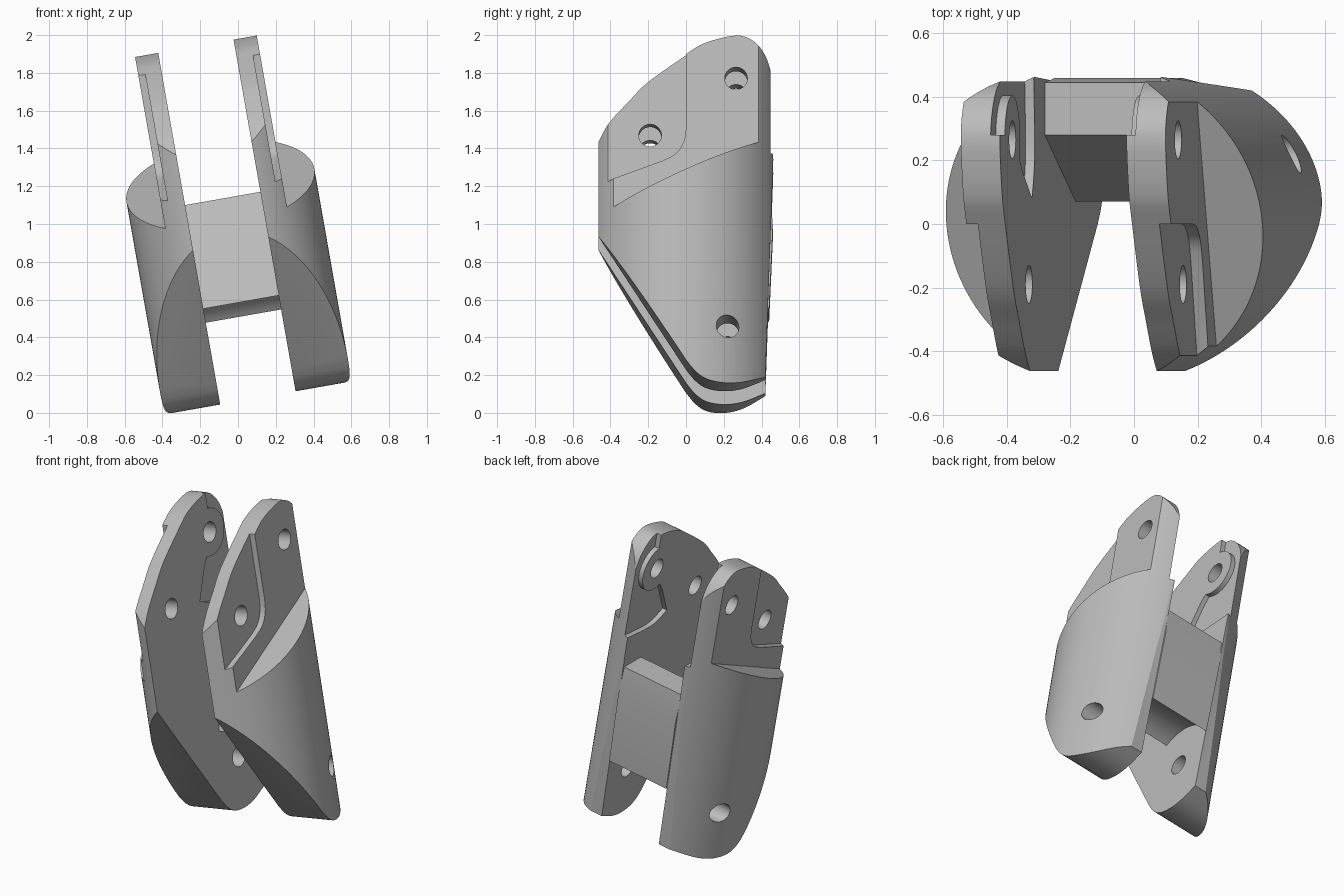
import bpy, bmesh, math
from mathutils import Matrix, Vector
from mathutils.geometry import interpolate_bezier

cube = bpy.data.objects.get("Cube")
if cube:
    bpy.data.objects.remove(cube, do_unlink=True)

grey = bpy.data.materials.new("plain grey")
grey.use_nodes = True
COLOUR = (0.5, 0.5, 0.5, 1)
grey.diffuse_color = COLOUR
grey.node_tree.nodes["Principled BSDF"].inputs["Base Color"].default_value = COLOUR

RADIUS, INNER, PLATE = 0.505, 0.2025, 0.327
PINS = {"top": (0.265, 1.72), "front": (-0.19, 1.42), "lower": (0.22, 0.365)}
TILT = Matrix.Rotation(math.radians(-10), 4, 'Y') @ Matrix.Translation((0.1175, 0, 0))


def add_object(name, bm):
    bmesh.ops.recalc_face_normals(bm, faces=bm.faces)
    mesh = bpy.data.meshes.new(name)
    bm.to_mesh(mesh)
    bm.free()
    mesh.materials.append(grey)
    ob = bpy.data.objects.new(name, mesh)
    bpy.context.scene.collection.objects.link(ob)
    return ob


def prism(name, outline, x0, x1):
    """Side outline of (y, z) points, extruded from x0 to x1."""
    bm = bmesh.new()
    face = bm.faces.new([bm.verts.new((x0, y, z)) for y, z in outline])
    new = bmesh.ops.extrude_face_region(bm, geom=[face])["geom"]
    moved = [v for v in new if isinstance(v, bmesh.types.BMVert)]
    bmesh.ops.translate(bm, verts=moved, vec=(x1 - x0, 0, 0))
    return add_object(name, bm)


def arc(centre, radius, start, end, count):
    angles = [math.radians(start + (end - start) * i / count) for i in range(count + 1)]
    return [(centre[0] + radius * math.cos(a), centre[1] + radius * math.sin(a)) for a in angles]


def smooth_path(points, steps=4):
    """Smooth curve through the points."""
    p = [Vector(q) for q in points]
    p = [2 * p[0] - p[1]] + p + [2 * p[-1] - p[-2]]
    path = []
    for a, b, c, d in zip(p, p[1:], p[2:], p[3:]):
        path += interpolate_bezier(b, b + (c - a) / 6, c - (d - b) / 6, c, steps + 1)[:-1]
    return [tuple(v)[:2] for v in path] + [tuple(points[-1])]


def boolean(ob, cutter, operation='DIFFERENCE'):
    mod = ob.modifiers.new("cut", 'BOOLEAN')
    mod.operation, mod.object, mod.solver = operation, cutter, 'EXACT'
    graph = bpy.context.evaluated_depsgraph_get()
    result = bpy.data.meshes.new_from_object(ob.evaluated_get(graph))
    ob.modifiers.clear()
    ob.data = result
    bpy.data.objects.remove(cutter, do_unlink=True)


def finish(ob):
    ob.data.transform(TILT)
    ob.data.materials.clear()
    ob.data.materials.append(grey)
    bpy.ops.object.select_all(action='DESELECT')
    ob.select_set(True)
    bpy.context.view_layer.objects.active = ob
    bpy.ops.object.shade_smooth_by_angle(angle=math.radians(25))


# Side outline of a cheek: rounded foot, leaning back, domed top, sloped front
foot = smooth_path([(0, 0.175), (0.05, 0.115), (0.11, 0.075), (0.2, 0.06),
                    (0.3, 0.073), (0.42, 0.12)])
dome = smooth_path([(0.457, 1.75), (0.42, 1.85), (0.35, 1.925), (0.26, 1.95), (0.1, 1.91),
                    (0, 1.85), (-0.2, 1.707), (-0.3, 1.605), (-0.41, 1.483), (-0.5, 1.34)])
cheek_outline = foot + [(0.462, 1.3)] + dome + [(-0.5, 0.947)]

# Region above the sloped shoulder
shoulder = [(-0.7, 0.885), (0.7, 1.52), (0.7, 2.2), (-0.7, 2.2)]

# Shallow outer step at the front of the plate
front_step = [(0, 2.2)] + smooth_path([(0, 1.45), (-0.012, 1.38), (-0.055, 1.315),
                                       (-0.13, 1.275)]) + [(-0.7, 1.065), (-0.7, 2.2)]

# Shallow inner step behind the top pin
inner_step = ([(0.28, 2.2)] + arc(PINS["top"], 0.14, 84, -115, 20) + [(0.17, 1.545)]
              + smooth_path([(0.08, 1.365), (0.18, 1.325), (0.3, 1.32), (0.6, 1.35)])
              + [(0.6, 2.2)])

for name, s in (("left_cheek", 1), ("right_cheek", -1)):
    cheek = prism(name, cheek_outline, s * INNER, s * 0.7)
    # Round outer wall
    bm = bmesh.new()
    bmesh.ops.create_cone(bm, cap_ends=True, segments=128, radius1=RADIUS, radius2=RADIUS,
                          depth=3, matrix=Matrix.Translation((0, 0, 1)))
    boolean(cheek, add_object("round_wall", bm), 'INTERSECT')
    boolean(cheek, prism("shoulder_cut", shoulder, s * PLATE, s * 0.8))
    boolean(cheek, prism("front_cut", front_step, s * 0.29, s * 0.8))
    boolean(cheek, prism("inner_cut", inner_step, s * 0.1, s * (INNER + 0.029)))
    # Pin holes
    for pin in PINS.values():
        hole = arc(pin, 0.06, 0, 348.75, 31)
        boolean(cheek, prism("pin_cut", hole, s * 0.1, s * 0.8))
    finish(cheek)

# Web joining the cheeks, hollowed beneath around the lower pin
web_outline = ([(0.28, 1.132), (0.445, 1.132), (0.46, 0.95)]
               + arc(PINS["lower"], 0.258, 31.5, 125.5, 20))
finish(prism("web", web_outline, -INNER, INNER))
